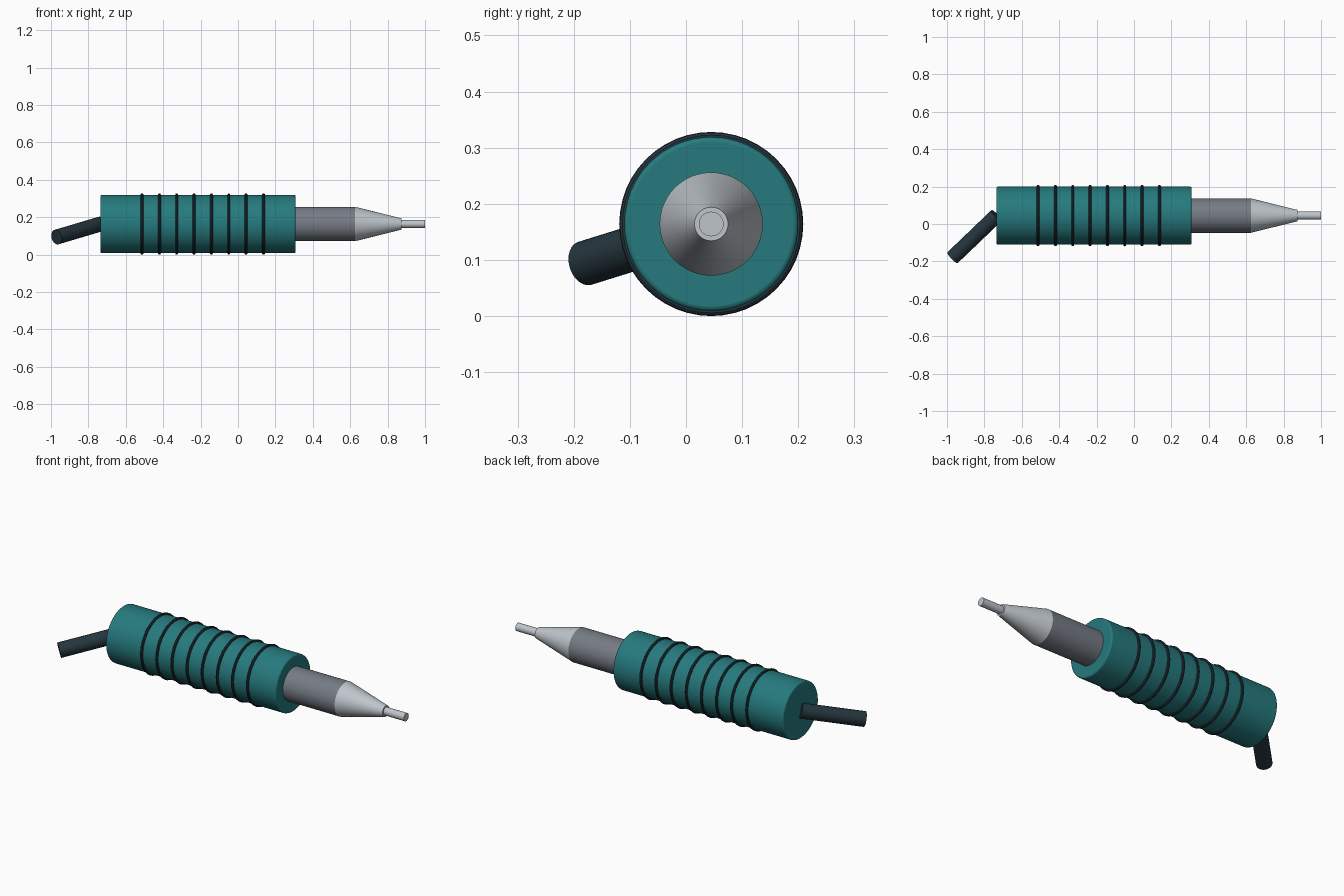
import bpy
from mathutils import Vector

cube = bpy.data.objects.get("Cube")
if cube:
    bpy.data.objects.remove(cube, do_unlink=True)

AXIS_Y, AXIS_Z = 0.045, 0.164


def material(name, rgb, metallic=0.0, roughness=0.5):
    m = bpy.data.materials.new(name)
    m.use_nodes = True
    m.diffuse_color = (*rgb, 1)
    bsdf = m.node_tree.nodes["Principled BSDF"]
    bsdf.inputs["Base Color"].default_value = (*rgb, 1)
    bsdf.inputs["Metallic"].default_value = metallic
    bsdf.inputs["Roughness"].default_value = roughness
    return m


TEAL = material("teal grip", (0.019, 0.195, 0.209))
DARK = material("dark rubber", (0.018, 0.036, 0.048))
STEEL = material("grey steel", (0.18, 0.20, 0.235))
SILVER = material("light silver", (0.52, 0.56, 0.60))


def finish(name, mat):
    ob = bpy.context.object
    ob.name = ob.data.name = name
    ob.data.materials.append(mat)
    return ob


def smooth(ob):
    bpy.ops.object.select_all(action='DESELECT')
    ob.select_set(True)
    bpy.context.view_layer.objects.active = ob
    bpy.ops.object.shade_smooth_by_angle(angle=0.6)


def rod(name, start, end, r1, r2, mat, sides=48):
    """Cylinder or cone frustum between two points."""
    a, b = Vector(start), Vector(end)
    d = b - a
    bpy.ops.mesh.primitive_cone_add(
        vertices=sides, radius1=r1, radius2=r2, depth=d.length,
        location=(a + b) / 2, rotation=d.to_track_quat('Z', 'Y').to_euler())
    ob = finish(name, mat)
    smooth(ob)
    return ob


def axial(name, x1, x2, r1, r2, mat, sides=48):
    return rod(name, (x1, AXIS_Y, AXIS_Z), (x2, AXIS_Y, AXIS_Z), r1, r2, mat, sides)


# Handle body with softly rounded rims
body = axial("handle_body", -0.735, 0.308, 0.155, 0.155, TEAL, 64)
bevel = body.modifiers.new("rim_bevel", 'BEVEL')
bevel.width = 0.008
bevel.segments = 3
bevel.limit_method = 'ANGLE'

# Grip rings
for i in range(8):
    bpy.ops.mesh.primitive_torus_add(
        major_segments=48, minor_segments=10, major_radius=0.156, minor_radius=0.008,
        location=(-0.513 + i * 0.0927, AXIS_Y, AXIS_Z), rotation=(0, 1.570796, 0))
    smooth(finish(f"grip_ring_{i + 1}", DARK))

# Barrel, tapered nose and tip pin
axial("barrel", 0.29, 0.625, 0.092, 0.092, STEEL)
axial("nose_cone", 0.625, 0.875, 0.092, 0.030, SILVER)
axial("tip_pin", 0.865, 1.0, 0.022, 0.022, SILVER, 32)

# Cable leaving the rear of the handle at an angle
rod("cable", (-0.735, AXIS_Y, AXIS_Z), (-0.97, -0.18, 0.094), 0.040, 0.040, DARK, 32)
